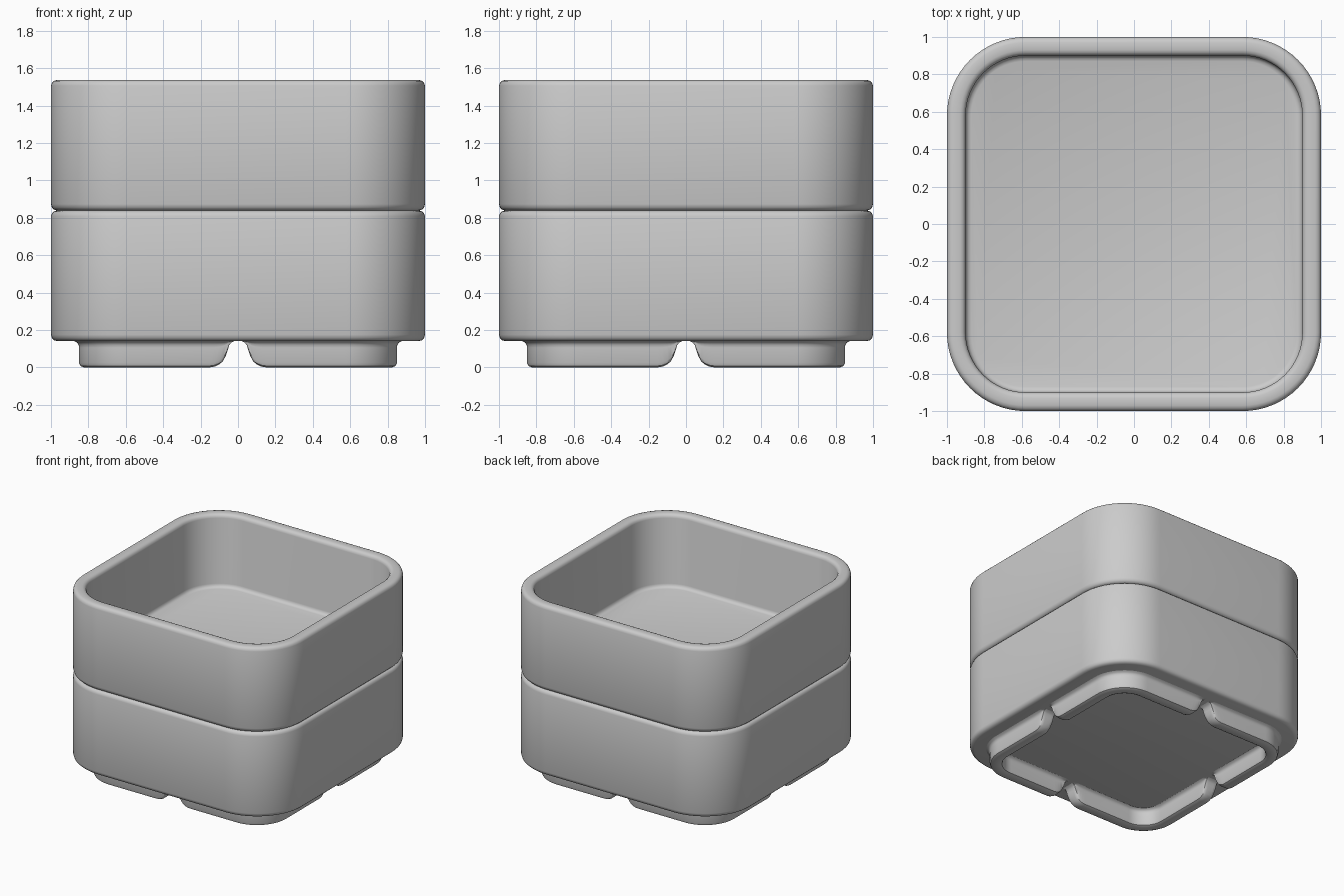
import bpy, bmesh, math

if "Cube" in bpy.data.objects:
    bpy.data.objects.remove(bpy.data.objects["Cube"])

C = 0.58        # centre of every corner arc
BASE, PITCH = 0.14, 0.698
ARC = 16


def finish(name, bm):
    bmesh.ops.recalc_face_normals(bm, faces=bm.faces)
    me = bpy.data.meshes.new(name)
    bm.to_mesh(me)
    bm.free()
    ob = bpy.data.objects.new(name, me)
    bpy.context.collection.objects.link(ob)
    bpy.ops.object.select_all(action='DESELECT')
    ob.select_set(True)
    bpy.context.view_layer.objects.active = ob
    bpy.ops.object.shade_smooth_by_angle(angle=math.radians(40))
    return ob


def rounded_square(half):
    """Points of a square with rounded corners sharing the arc centres C."""
    pts = []
    for k, (sx, sy) in enumerate([(1, 1), (-1, 1), (-1, -1), (1, -1)]):
        for i in range(ARC + 1):
            a = math.pi / 2 * (k + i / ARC)
            pts.append((sx * C + (half - C) * math.cos(a),
                        sy * C + (half - C) * math.sin(a)))
    return pts


def make_tray(name, z0):
    # (half width, height) profile from underside, over the rim, to the floor
    profile = [(.965, 0), (.983, .005), (.995, .017), (1, .035),
               (1, .668), (.995, .683), (.985, .693), (.97, .698),
               (.93, .698), (.915, .693), (.905, .683), (.9, .668),
               (.9, .13), (.895, .115), (.885, .105), (.87, .1)]
    bm = bmesh.new()
    rings = [[bm.verts.new((x, y, z0 + z)) for x, y in rounded_square(h)]
             for h, z in profile]
    for a, b in zip(rings, rings[1:]):
        for i in range(len(a)):
            j = (i + 1) % len(a)
            bm.faces.new((a[i], a[j], b[j], b[i]))
    bm.faces.new(rings[0])
    bm.faces.new(rings[-1])
    return finish(name, bm)


def make_feet(name, z0):
    # foot cross-section: (half width, depth below the tray)
    section = [(.875, 0), (.86, .008), (.852, .02), (.85, .035), (.85, .115),
               (.843, .132), (.825, .14), (.775, .14), (.757, .132),
               (.75, .115), (.75, .035), (.748, .02), (.74, .008), (.725, 0)]
    # rounded end: (distance from the gap's middle, relative depth)
    ends = [(.02, 0), (.037, .06), (.048, .16), (.054, .32), (.064, .54),
            (.08, .76), (.1, .89), (.125, .97), (.15, 1)]
    path = [(d, C, math.pi / 2, h) for d, h in ends]
    path += [(C, C, math.pi / 2 * (1 - i / ARC), 1) for i in range(ARC + 1)]
    path += [(C, d, 0, h) for d, h in reversed(ends)]
    bm = bmesh.new()
    rows = [[bm.verts.new((x + (s - C) * math.cos(a), y + (s - C) * math.sin(a),
                           z0 - dep * h)) for s, dep in section]
            for x, y, a, h in path]
    for a, b in zip(rows, rows[1:]):
        for i in range(len(a)):
            j = (i + 1) % len(a)
            bm.faces.new((a[i], b[i], b[j], a[j]))
    ob = finish(name, bm)
    # four L-shaped feet, one per corner
    m = ob.modifiers.new("Mirror", 'MIRROR')
    m.use_axis = (True, True, False)
    m.use_mirror_merge = False
    return ob


# Two identical stacked trays with their foot rings
for n, label in enumerate(("lower", "upper")):
    z = BASE + n * PITCH
    make_tray(label + "_tray", z)
    make_feet(label + "_feet", z)
